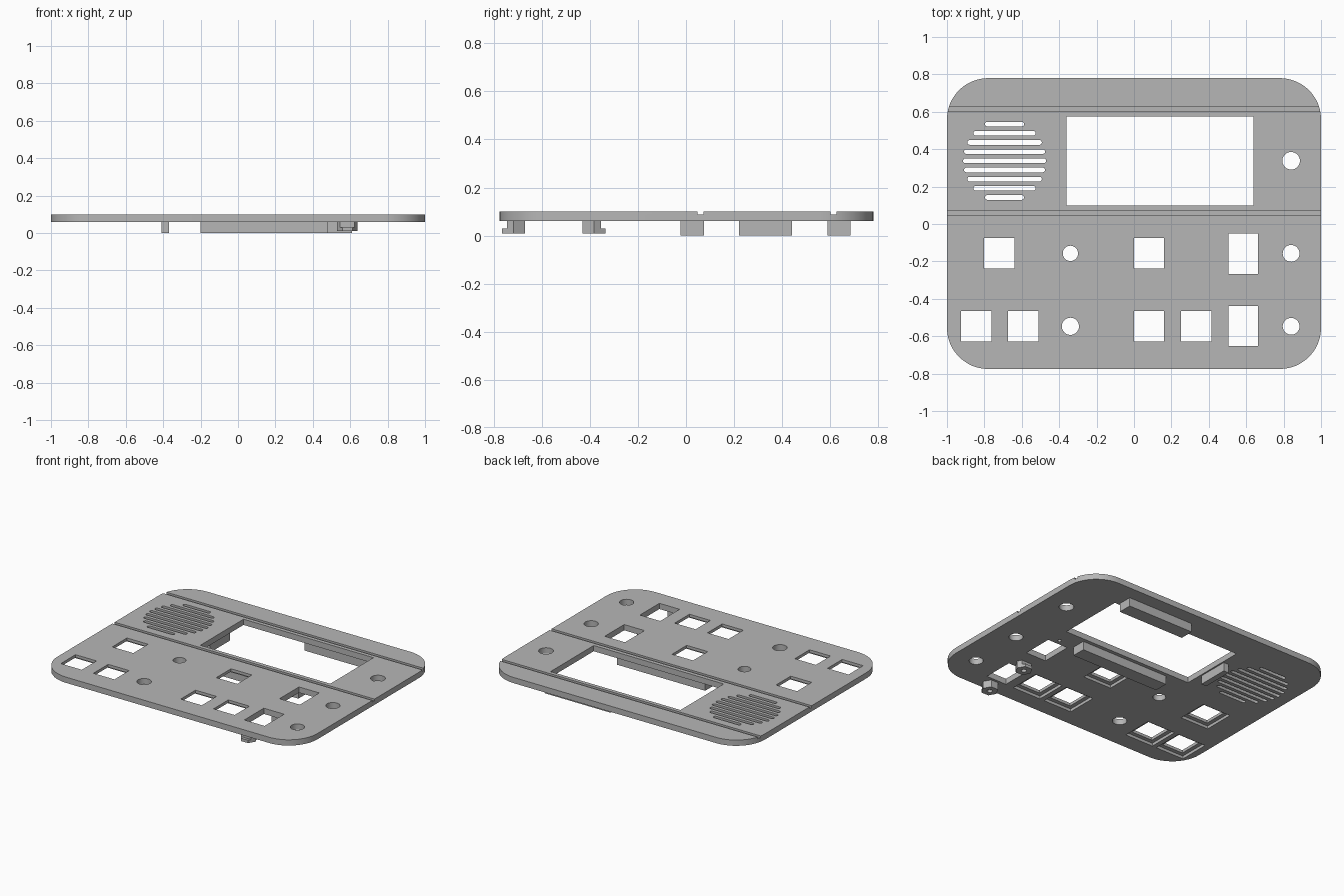
import bpy, bmesh
from math import cos, sin, pi, sqrt

cube = bpy.data.objects.get("Cube")
if cube:
    bpy.data.objects.remove(cube)

grey = bpy.data.materials.new("panel grey")
grey.use_nodes = True
COLOUR = (0.47, 0.47, 0.47, 1)
grey.diffuse_color = COLOUR
grey.node_tree.nodes["Principled BSDF"].inputs["Base Color"].default_value = COLOUR

BOTTOM, TOP = 0.06, 0.10


def prism(bm, outline, z0, z1):
    """Extrude a counter-clockwise outline from z0 to z1."""
    face = bm.faces.new([bm.verts.new((x, y, z0)) for x, y in outline])
    ext = bmesh.ops.extrude_face_region(bm, geom=[face])
    verts = [g for g in ext["geom"] if isinstance(g, bmesh.types.BMVert)]
    bmesh.ops.translate(bm, verts=verts, vec=(0, 0, z1 - z0))
    bmesh.ops.recalc_face_normals(bm, faces=bm.faces)


def rounded(x0, x1, y0, y1, r, n):
    """Rectangle outline with corners of radius r."""
    pts = []
    corners = [(x1 - r, y1 - r), (x0 + r, y1 - r), (x0 + r, y0 + r), (x1 - r, y0 + r)]
    for q, (cx, cy) in enumerate(corners):
        for i in range(n + 1):
            a = (q + i / n) * pi / 2
            pts.append((cx + r * cos(a), cy + r * sin(a)))
    return pts


def rect(x0, x1, y0, y1):
    return [(x0, y0), (x1, y0), (x1, y1), (x0, y1)]


def circle(x, y, r, n=32):
    return [(x + r * cos(2 * pi * i / n), y + r * sin(2 * pi * i / n)) for i in range(n)]


def make(name, parts):
    """Object from a list of (outline, z0, z1) prisms."""
    bm = bmesh.new()
    for part in parts:
        prism(bm, *part)
    mesh = bpy.data.meshes.new(name)
    bm.to_mesh(mesh)
    bm.free()
    mesh.materials.append(grey)
    obj = bpy.data.objects.new(name, mesh)
    bpy.context.collection.objects.link(obj)
    return obj


def cut(obj, parts):
    """Subtract prisms and keep the finished mesh."""
    cutter = make("cutter", parts)
    cutter.hide_render = True
    mod = obj.modifiers.new("cut", "BOOLEAN")
    mod.operation, mod.solver, mod.object = "DIFFERENCE", "EXACT", cutter
    bpy.context.view_layer.update()
    graph = bpy.context.evaluated_depsgraph_get()
    mesh = bpy.data.meshes.new_from_object(obj.evaluated_get(graph))
    obj.modifiers.clear()
    obj.data = mesh
    bpy.data.objects.remove(cutter)


# Face plate with rounded corners
panel = make("face_panel", [(rounded(-1, 1, -0.775, 0.78, 0.22, 12), BOTTOM, TOP)])

# Openings: screen, square buttons, tall switches, round holes
UPPER, LOWER, HALF = -0.157, -0.547, 0.081
buttons = [(-0.72, UPPER), (0.08, UPPER), (-0.843, LOWER), (-0.592, LOWER),
           (0.08, LOWER), (0.333, LOWER)]
openings = [rect(-0.36, 0.64, 0.10, 0.575)]
openings += [rect(x - HALF, x + HALF, y - HALF, y + HALF) for x, y in buttons]
openings += [rect(0.506, 0.662, y - 0.107, y + 0.107) for y in (-0.159, -0.546)]
openings += [circle(x, y, r) for x, y, r in
             [(0.84, 0.338, 0.047), (0.84, UPPER, 0.045), (0.84, LOWER, 0.045),
              (-0.34, UPPER, 0.041), (-0.34, LOWER, 0.046)]]

# Speaker grille slots fill a circle
for i in range(-4, 5):
    dy = i * 0.049
    half = sqrt(0.222 ** 2 - dy ** 2)
    y = 0.338 + dy
    openings.append(rounded(-0.692 - half, -0.692 + half, y - 0.0125, y + 0.0125, 0.012, 4))
cut(panel, [(o, BOTTOM - 0.05, TOP + 0.05) for o in openings])

# Grooves on top, button recesses and a pilot hole underneath
grooves = [(rect(-1.1, 1.1, y, y + 0.024), TOP - 0.013, TOP + 0.05) for y in (0.602, 0.048)]
m = HALF + 0.028
recesses = [(rect(x - m, x + m, y - m, y + m), BOTTOM - 0.05, BOTTOM + 0.02)
            for x, y in buttons]
pilot = [(circle(0.6, -0.015, 0.013, 16), BOTTOM - 0.05, BOTTOM + 0.02)]
cut(panel, grooves + recesses + pilot)

# Screen support blocks on the underside
for name, outline in [("front_screen_support", rect(-0.2, 0.48, -0.022, 0.075)),
                      ("back_screen_support", rect(0.1, 0.61, 0.588, 0.685)),
                      ("side_screen_support", rect(-0.41, -0.37, 0.22, 0.44))]:
    make(name, [(outline, 0, BOTTOM)])

# Hexagonal screw posts, notched on the outer side
for name, s in (("front_screw_post", -1), ("back_screw_post", 1)):
    y = -0.55 + s * 0.1675
    post = make(name, [(circle(0.585, y, 0.055, 6), 0.01, BOTTOM)])
    edge, outer = sorted((y + s * 0.028, y + s * 0.1))
    cut(post, [(rect(0.5, 0.7, edge, outer), 0.03, 0.08)])
    cut(post, [(circle(0.585, y, 0.017, 16), -0.02, 0.05)])

# Smooth the rounded walls, keep edges sharp
bpy.ops.object.select_all(action="DESELECT")
panel.select_set(True)
bpy.context.view_layer.objects.active = panel
bpy.ops.object.shade_smooth_by_angle()
